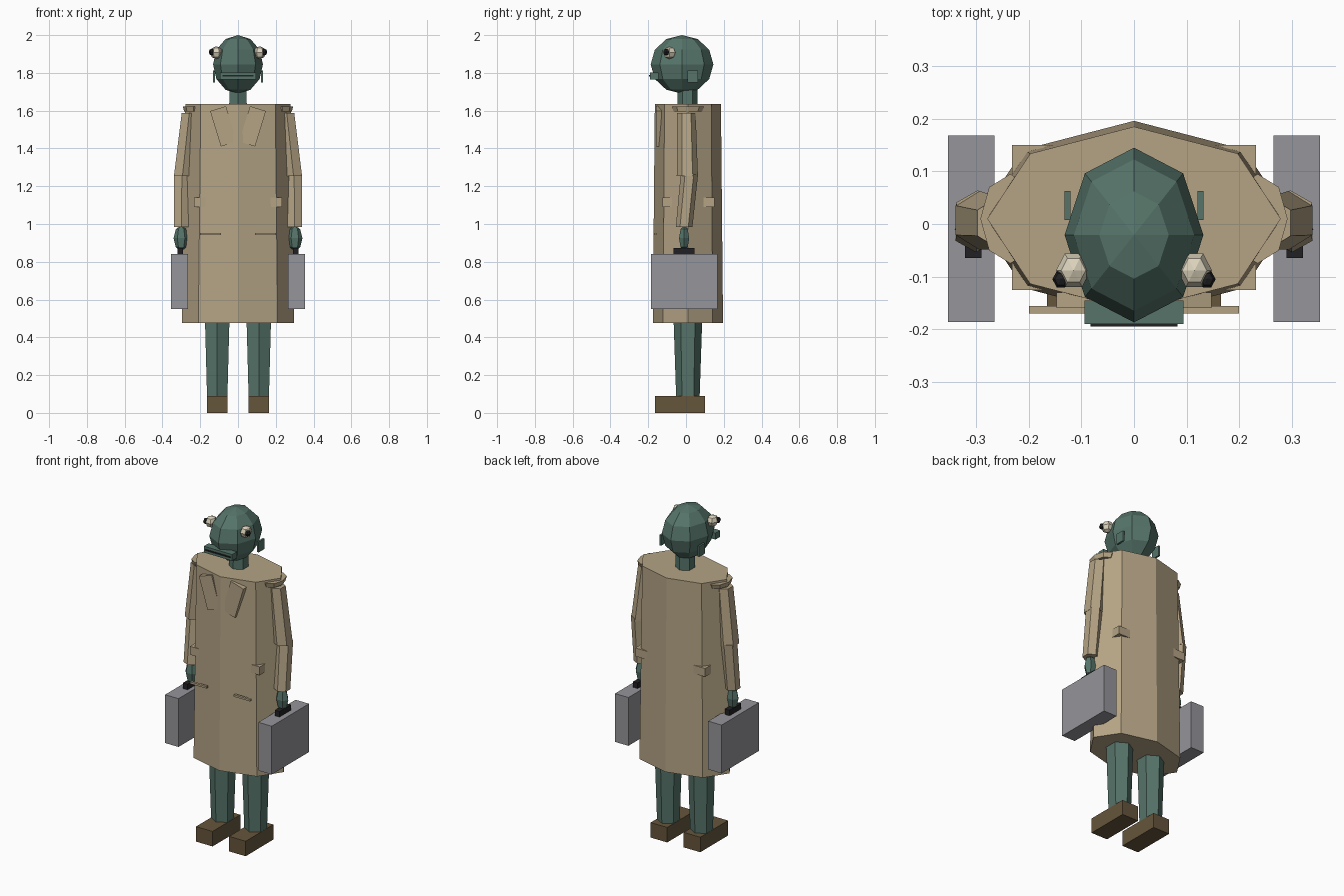
import bpy, bmesh, math
from mathutils import Matrix, Vector

if "Cube" in bpy.data.objects:
    bpy.data.objects.remove(bpy.data.objects["Cube"])


def material(name, rgb):
    m = bpy.data.materials.new(name)
    m.diffuse_color = (*rgb, 1)
    m.use_nodes = True
    m.node_tree.nodes["Principled BSDF"].inputs["Base Color"].default_value = m.diffuse_color
    return m


COAT = material("coat tan", (0.46, 0.37, 0.235))
SKIN = material("green skin", (0.092, 0.175, 0.142))
CASE = material("case grey", (0.30, 0.30, 0.325))
SHOE = material("shoe brown", (0.133, 0.092, 0.045))
CREAM = material("eye cream", (0.71, 0.65, 0.50))
BLACK = material("black", (0.015, 0.015, 0.017))


def finish(name, bm, mat):
    bmesh.ops.recalc_face_normals(bm, faces=bm.faces)
    me = bpy.data.meshes.new(name)
    bm.to_mesh(me)
    bm.free()
    me.materials.append(mat)
    ob = bpy.data.objects.new(name, me)
    bpy.context.collection.objects.link(ob)
    return ob


def box(name, mat, x, y, z, tilt=0):
    """Box from (min, max) ranges, tilted about its own y axis."""
    bm = bmesh.new()
    mid = Vector([sum(r) / 2 for r in (x, y, z)])
    size = [abs(r[1] - r[0]) for r in (x, y, z)]
    m = Matrix.Translation(mid) @ Matrix.Rotation(tilt, 4, 'Y') @ Matrix.Diagonal((*size, 1))
    bmesh.ops.create_cube(bm, size=1, matrix=m)
    return finish(name, bm, mat)


def loft(name, mat, n, *rings):
    """Closed n-sided tube through rings (x, y, z, rx, ry), one corner at +y."""
    bm = bmesh.new()
    loops = []
    for x, y, z, rx, ry in rings:
        a = [2 * math.pi * i / n for i in range(n)]
        loops.append([bm.verts.new((x + rx * math.sin(t), y + ry * math.cos(t), z)) for t in a])
    for lo, hi in zip(loops, loops[1:]):
        for i in range(n):
            j = (i + 1) % n
            bm.faces.new((lo[i], lo[j], hi[j], hi[i]))
    bm.faces.new(loops[0])
    bm.faces.new(loops[-1])
    return finish(name, bm, mat)


def ball(name, mat, centre, radii, seg, rings):
    bm = bmesh.new()
    m = (Matrix.Translation(centre) @ Matrix.Diagonal((*radii, 1))
         @ Matrix.Rotation(math.pi / 2, 4, 'Z'))
    bmesh.ops.create_uvsphere(bm, u_segments=seg, v_segments=rings, radius=1, matrix=m)
    return finish(name, bm, mat)


# Head, neck and mouth
ball("head", SKIN, (0, -0.021, 1.845), (0.132, 0.166, 0.155), 8, 6)
loft("neck", SKIN, 6, (0, 0.008, 1.60, 0.054, 0.054), (0, 0.008, 1.76, 0.052, 0.052))
box("muzzle", SKIN, (-0.094, 0.094), (-0.190, -0.145), (1.765, 1.803))
box("mouth_slit", BLACK, (-0.083, 0.083), (-0.195, -0.188), (1.780, 1.788))

# Coat body and belt
loft("coat", COAT, 8, (0, 0.01, 0.475, 0.297, 0.186), (0, 0.01, 1.635, 0.279, 0.175))
box("belt", COAT, (-0.232, 0.232), (-0.125, 0.15), (1.09, 1.14))

for s, side in ((-1, "left"), (1, "right")):
    # Face details
    ball("eye_" + side, CREAM, (s * 0.115, -0.088, 1.907), (0.033, 0.037, 0.034), 6, 4)
    ball("pupil_" + side, BLACK, (s * 0.139, -0.105, 1.910), (0.016, 0.018, 0.018), 6, 4)
    box("ear_" + side, SKIN, (s * 0.121, s * 0.132), (0.008, 0.063), (1.75, 1.813))

    # Coat details
    box("lapel_" + side, COAT, (s * 0.077 - 0.044, s * 0.077 + 0.044),
        (-0.160, -0.130), (1.419, 1.615), tilt=s * math.radians(17))
    box("pocket_" + side, COAT, (s * 0.09, s * 0.20), (-0.170, -0.156), (0.941, 0.953))

    # Sleeves
    loft("shoulder_" + side, COAT, 8, (s * 0.235, 0.01, 1.595, 0.050, 0.075),
         (s * 0.235, 0.01, 1.623, 0.057, 0.085))
    loft("upper_sleeve_" + side, COAT, 6, (s * 0.294, 0.007, 1.255, 0.052, 0.056),
         (s * 0.258, 0.002, 1.588, 0.046, 0.049))
    loft("lower_sleeve_" + side, COAT, 6, (s * 0.300, -0.010, 0.983, 0.045, 0.044),
         (s * 0.297, 0.018, 1.265, 0.047, 0.046))

    # Hand and carried case
    ball("hand_" + side, SKIN, (s * 0.301, -0.010, 0.925), (0.040, 0.031, 0.068), 6, 4)
    box("case_handle_" + side, BLACK, (s * 0.290, s * 0.321), (-0.065, 0.045), (0.835, 0.873))
    box("case_" + side, CASE, (s * 0.265, s * 0.354), (-0.186, 0.168), (0.55, 0.84))

    # Legs and shoes
    loft("leg_" + side, SKIN, 6, (s * 0.11, 0.01, 0.08, 0.062, 0.062),
         (s * 0.11, 0.01, 0.50, 0.075, 0.076))
    box("shoe_" + side, SHOE, (s * 0.055, s * 0.165), (-0.163, 0.10), (0, 0.09))
